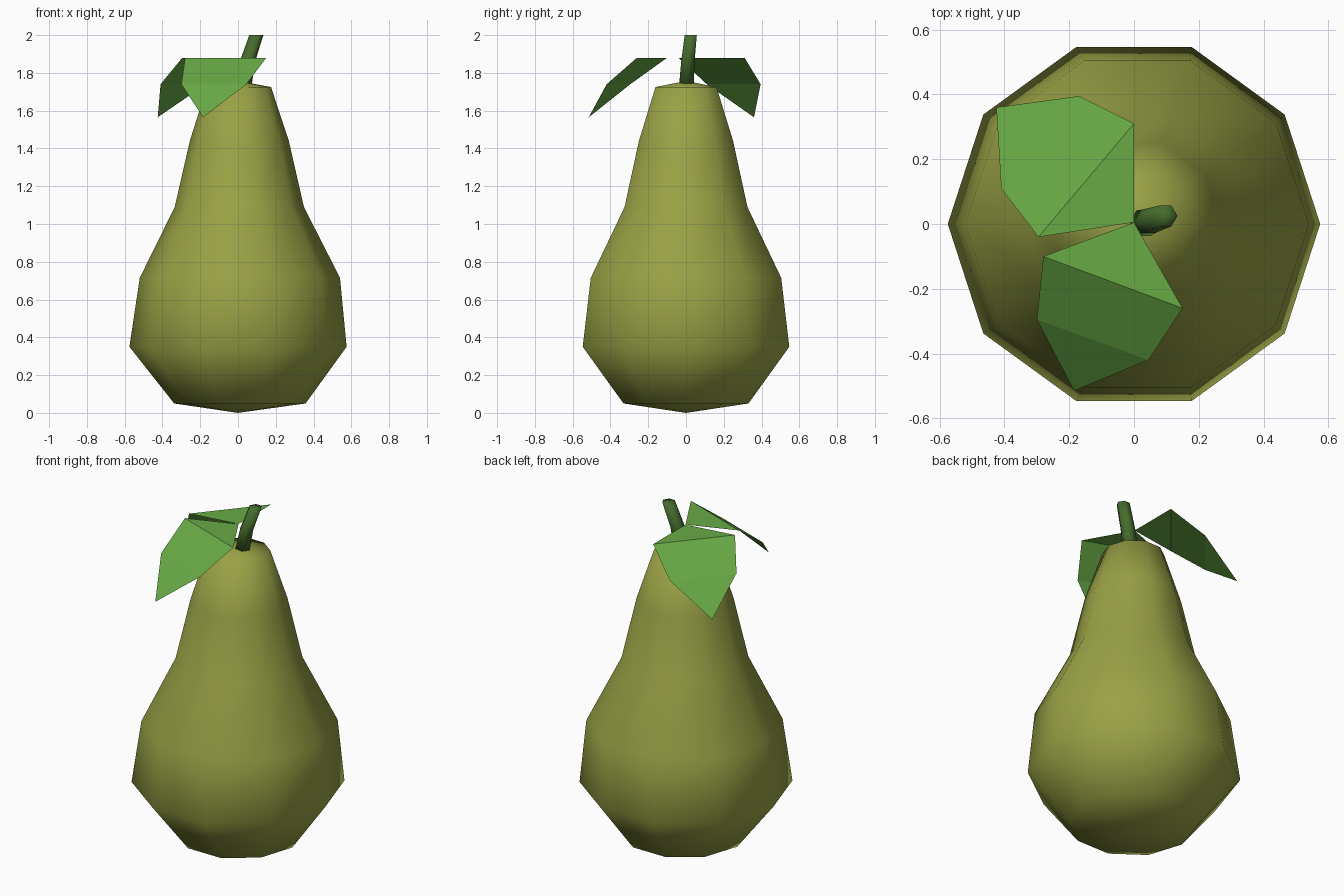
import bpy
from math import cos, sin, pi
from mathutils import Vector

if "Cube" in bpy.data.objects:
    bpy.data.objects.remove(bpy.data.objects["Cube"])


def material(name, rgb):
    m = bpy.data.materials.new(name)
    m.diffuse_color = (*rgb, 1)
    m.use_nodes = True
    m.node_tree.nodes["Principled BSDF"].inputs["Base Color"].default_value = m.diffuse_color
    return m


def make(name, verts, faces, mat, smooth=False):
    me = bpy.data.meshes.new(name)
    me.from_pydata(verts, [], faces)
    me.materials.append(mat)
    me.polygons.foreach_set("use_smooth", [smooth] * len(faces))
    me.update()
    ob = bpy.data.objects.new(name, me)
    bpy.context.collection.objects.link(ob)
    return ob


def loft(name, rings, bottom, top, sides, mat):
    """Horizontal rings (x, y, z, radius) joined up, closed by pole points."""
    verts = [(x + r * cos(2 * pi * i / sides), y + r * sin(2 * pi * i / sides), z)
             for x, y, z, r in rings for i in range(sides)]
    n, last = len(verts), (len(rings) - 1) * sides
    verts += [bottom, top]
    faces = []
    for i in range(sides):
        j = (i + 1) % sides
        faces.append((n, j, i))
        for k in range(0, last, sides):
            faces.append((k + i, k + j, k + sides + j, k + sides + i))
        faces.append((last + i, last + j, n + 1))
    return make(name, verts, faces, mat, True)


skin = material("skin", (0.32, 0.36, 0.06))
stem_green = material("stem_green", (0.06, 0.15, 0.025))
leaf_green = material("leaf_green", (0.14, 0.40, 0.06))

# Ten-sided pear body
loft("pear_body",
     [(0.01, 0, 0.05, 0.348), (0, 0, 0.35, 0.575), (0.01, 0, 0.715, 0.53),
      (0.007, 0, 1.09, 0.342), (0.007, 0, 1.44, 0.262), (0.005, 0, 1.725, 0.17)],
     (0, 0, 0), (0.005, 0, 1.757), 10, skin)

# Leaning six-sided stem
loft("stem",
     [(0.027, 0.002, 1.73, 0.045), (0.05, 0.01, 1.86, 0.041), (0.097, 0.025, 2.0, 0.037)],
     (0.027, 0.002, 1.73), (0.097, 0.025, 2.0), 6, stem_green)

# Drooping leaves: base, wide shoulders, lower pair, tip
LEAF_Z = (1.88, 1.88, 1.88, 1.74, 1.74, 1.565)
LEAF_FACES = [(0, 1, 2), (2, 1, 3, 4), (4, 3, 5)]
leaves = {
    "back_leaf": [(0, 0.005), (0, 0.31), (-0.295, -0.04),
                  (-0.17, 0.395), (-0.41, 0.11), (-0.425, 0.36)],
    "front_leaf": [(0, 0.005), (-0.28, -0.10), (0.15, -0.26),
                   (-0.30, -0.295), (0.045, -0.42), (-0.185, -0.515)],
}
for name, outline in leaves.items():
    verts = [Vector((x, y, z)) for (x, y), z in zip(outline, LEAF_Z)]
    ob = make(name, verts, LEAF_FACES, leaf_green)
    if ob.data.polygons[0].normal.z < 0:
        ob.data.flip_normals()
